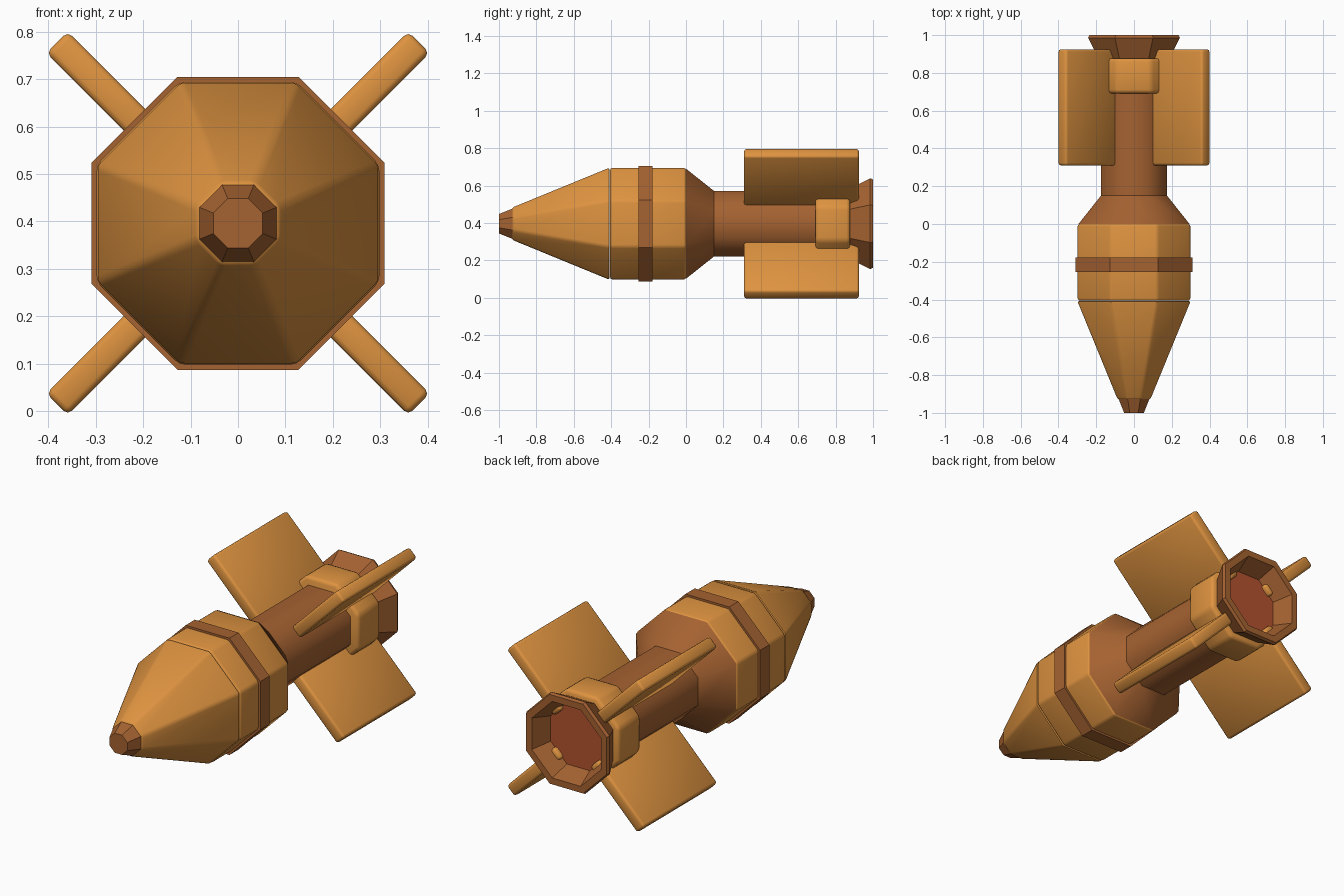
import bpy, bmesh, math
from mathutils import Matrix

if "Cube" in bpy.data.objects:
    bpy.data.objects.remove(bpy.data.objects["Cube"])

AXIS_Z = 0.396  # height of the long axis


def material(name, rgb):
    lin = [(c / 255 / 12.92) if c < 11 else ((c / 255 + 0.055) / 1.055) ** 2.4 for c in rgb]
    m = bpy.data.materials.new(name)
    m.diffuse_color = (*lin, 1)
    m.use_nodes = True
    m.node_tree.nodes["Principled BSDF"].inputs["Base Color"].default_value = m.diffuse_color
    return m


ORANGE = material("orange_tan", (222, 147, 64))
BROWN = material("brown", (165, 98, 49))
RED = material("exhaust_red", (178, 82, 46))


def finish(name, bm, mats, bevel=0, segments=2, smooth=None):
    bmesh.ops.recalc_face_normals(bm, faces=bm.faces)
    mesh = bpy.data.meshes.new(name)
    bm.to_mesh(mesh)
    bm.free()
    for m in mats:
        mesh.materials.append(m)
    ob = bpy.data.objects.new(name, mesh)
    bpy.context.collection.objects.link(ob)
    bpy.ops.object.select_all(action='DESELECT')
    ob.select_set(True)
    bpy.context.view_layer.objects.active = ob
    if bevel:
        mod = ob.modifiers.new("Bevel", 'BEVEL')
        mod.width = bevel
        mod.segments = segments
        mod.limit_method = 'ANGLE'
        mod.angle_limit = math.radians(25)
        bpy.ops.object.modifier_apply(modifier=mod.name)
    if smooth:
        bpy.ops.object.shade_smooth_by_angle(angle=math.radians(smooth))
    return ob


def octagon_part(name, profile, mats, end_material=0, **kw):
    """Eight-sided part from (y, half width across flats) rings, capped at both ends."""
    bm = bmesh.new()
    rings = []
    for y, half in profile:
        r = half / math.cos(math.pi / 8)
        angles = [math.pi / 8 + k * math.pi / 4 for k in range(8)]
        rings.append([bm.verts.new((r * math.cos(a), y, AXIS_Z + r * math.sin(a))) for a in angles])
    for a, b in zip(rings, rings[1:]):
        for k in range(8):
            n = (k + 1) % 8
            bm.faces.new((a[k], a[n], b[n], b[k]))
    bm.faces.new(rings[0])
    bm.faces.new(rings[-1]).material_index = end_material
    return finish(name, bm, mats, **kw)


# Nose and body
octagon_part("nose_tip", [(-1.0, 0.052), (-0.925, 0.082)], [BROWN])
octagon_part("nose_cone", [(-0.93, 0.086), (-0.408, 0.3)], [ORANGE], bevel=0.012, smooth=50)
octagon_part("body", [(-0.406, 0.298), (0.0, 0.298)], [ORANGE], bevel=0.012, smooth=50)
octagon_part("body_band", [(-0.255, 0.309), (-0.178, 0.309)], [BROWN])

# Tail
octagon_part("rear_cone", [(0.0, 0.294), (0.15, 0.175)], [BROWN], smooth=46)
octagon_part("tail_tube", [(0.14, 0.175), (0.885, 0.175)], [BROWN], smooth=46)
octagon_part("tail_collar", [(0.692, 0.22), (0.877, 0.22)], [ORANGE], bevel=0.018, smooth=50)

# Exhaust bell: outside wall, rim, inside wall, red floor
octagon_part("exhaust_bell", [(0.865, 0.182), (0.985, 0.243), (1.0, 0.236), (1.0, 0.202), (0.9, 0.162)],
             [BROWN, RED], end_material=1)

# Four diagonal fins
R_IN, R_OUT, Y0, Y1, THICK = 0.15, 0.54, 0.31, 0.925, 0.064
for i in range(4):
    bm = bmesh.new()
    bmesh.ops.create_cube(bm, size=1)
    place = (Matrix.Translation((0, 0, AXIS_Z))
             @ Matrix.Rotation(math.radians(45 + 90 * i), 4, 'Y')
             @ Matrix.Translation(((R_IN + R_OUT) / 2, (Y0 + Y1) / 2, 0))
             @ Matrix.Diagonal((R_OUT - R_IN, Y1 - Y0, THICK, 1)))
    bmesh.ops.transform(bm, matrix=place, verts=bm.verts)
    finish(f"fin_{i + 1}", bm, [ORANGE], bevel=0.013, smooth=50)
